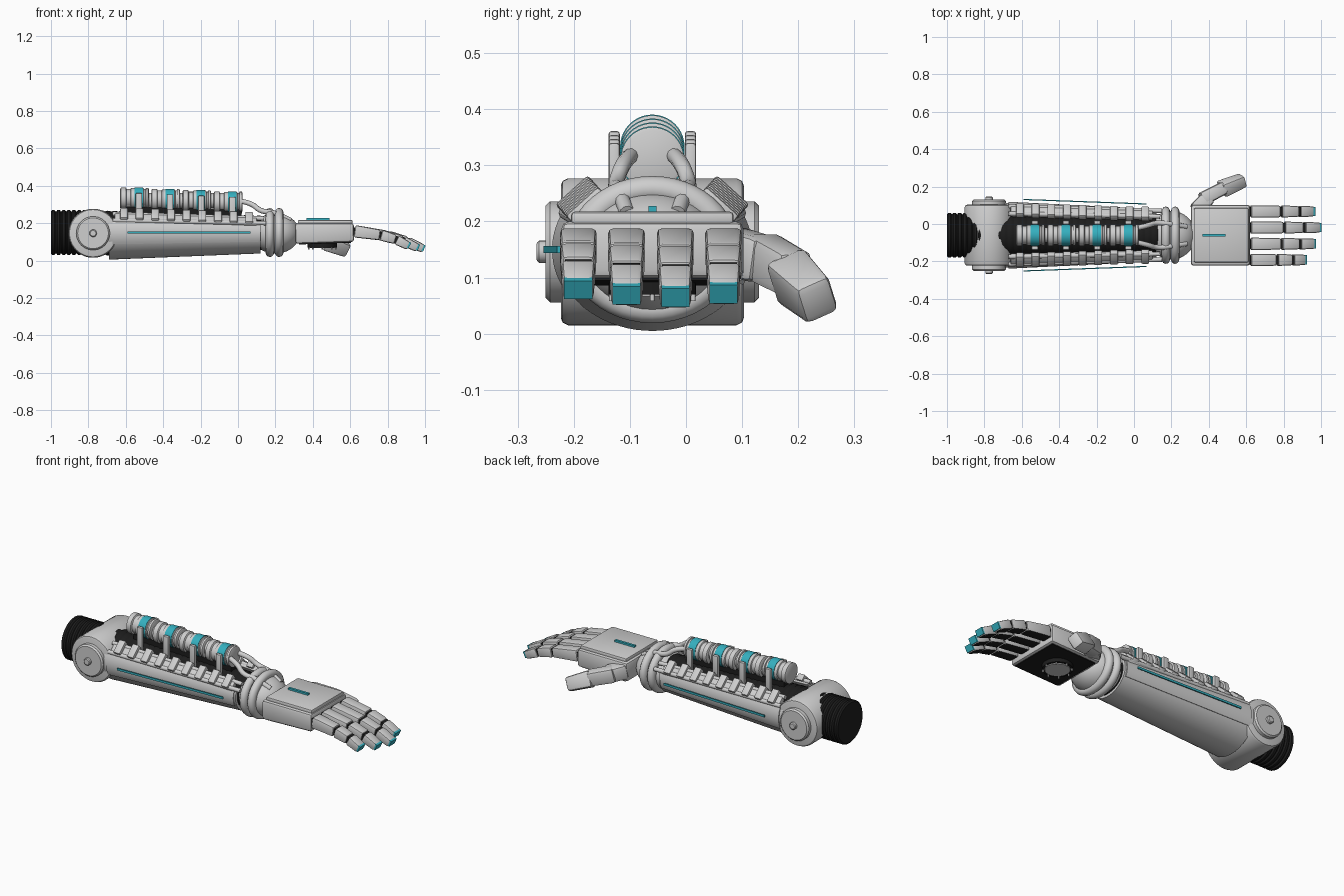
import bpy, bmesh, math
from mathutils import Vector, Matrix

if "Cube" in bpy.data.objects:
    bpy.data.objects.remove(bpy.data.objects["Cube"])

CY, CZ = -0.06, 0.15          # main arm axis


def material(name, rgb):
    m = bpy.data.materials.new(name)
    m.diffuse_color = (*rgb, 1)
    m.use_nodes = True
    m.node_tree.nodes["Principled BSDF"].inputs["Base Color"].default_value = m.diffuse_color
    return m


GREY = material("light grey", (0.62, 0.62, 0.62))
BLACK = material("black rubber", (0.012, 0.012, 0.012))
TEAL = material("teal", (0.035, 0.43, 0.52))


def finish(name, bm, mats, smooth=True):
    bmesh.ops.recalc_face_normals(bm, faces=bm.faces)
    me = bpy.data.meshes.new(name)
    bm.to_mesh(me)
    bm.free()
    for m in mats:
        me.materials.append(m)
    if smooth:
        me.polygons.foreach_set("use_smooth", [True] * len(me.polygons))
        me.set_sharp_from_angle(angle=math.radians(35))
    ob = bpy.data.objects.new(name, me)
    bpy.context.collection.objects.link(ob)
    return ob


def frame(axis, roll=0):
    f = Vector(axis).normalized()
    up = Vector((0, 0, 1)) if abs(f.z) < 0.9 else Vector((1, 0, 0))
    up = (up - f * up.dot(f)).normalized()
    up = Matrix.Rotation(roll, 3, f) @ up
    return f, up.cross(f), up


def block(name, p0, p1, s0, s1=None, mat=GREY, bevel=0.008, roll=0, under=False):
    """Tapered bevelled block from p0 to p1; s0, s1 = (width, height) at each end."""
    p0, p1 = Vector(p0), Vector(p1)
    f, side, up = frame(p1 - p0, roll)
    bm = bmesh.new()
    rings = []
    for p, (w, h) in ((p0, s0), (p1, s1 or s0)):
        rings.append([bm.verts.new(p + side * w / 2 * a + up * h / 2 * b)
                      for a, b in ((-1, -1), (1, -1), (1, 1), (-1, 1))])
    for i in range(4):
        j = (i + 1) % 4
        bm.faces.new((rings[0][i], rings[0][j], rings[1][j], rings[1][i]))
    for r in rings:
        bm.faces.new(r)
    if bevel:
        bmesh.ops.bevel(bm, geom=bm.edges[:], offset=bevel, segments=2, profile=0.5, affect='EDGES')
    bmesh.ops.recalc_face_normals(bm, faces=bm.faces)
    if under:                       # dark pad on the lower face
        for fc in bm.faces:
            fc.material_index = int(fc.normal.dot(up) < -0.9)
    return finish(name, bm, [mat, BLACK])


def lathe(name, prof, origin, axis=(1, 0, 0), mat=GREY, wide=1.0, arc=None, closed=False, n=40):
    """Spin (distance, radius) points round an axis; arc = (start, end) degrees."""
    o = Vector(origin)
    f, side, up = frame(axis)
    bm = bmesh.new()
    a0, a1 = arc or (0, 360)
    cols = []
    for i in range(n + 1 if arc else n):
        a = math.radians(a0 + (a1 - a0) * i / n)
        d = side * math.cos(a) * wide + up * math.sin(a)
        cols.append([bm.verts.new(o + f * t + d * r) for t, r in prof])
    m = len(prof)
    for i in range(n):
        c, e = cols[i], cols[(i + 1) % len(cols)]
        for k in range(m if closed else m - 1):
            q = (k + 1) % m
            bm.faces.new((c[k], c[q], e[q], e[k]))
    if arc:
        bm.faces.new(cols[0])
        bm.faces.new(cols[-1])
    elif not closed:
        bm.faces.new([c[0] for c in cols])
        bm.faces.new([c[-1] for c in cols])
    return finish(name, bm, [mat])


def tube(name, pts, r, mat=GREY):
    cu = bpy.data.curves.new(name, 'CURVE')
    cu.dimensions = '3D'
    cu.bevel_depth, cu.bevel_resolution, cu.use_fill_caps = r, 3, True
    sp = cu.splines.new('NURBS')
    sp.points.add(len(pts) - 1)
    for p, c in zip(sp.points, pts):
        p.co = (*c, 1)
    sp.use_endpoint_u, sp.order_u = True, 3
    cu.materials.append(mat)
    ob = bpy.data.objects.new(name, cu)
    bpy.context.collection.objects.link(ob)


def ribbed(x0, x1, r0, r1, count, depth):
    prof = []
    for i in range(count):
        for k, dr in ((0.0, -depth), (0.25, 0), (0.7, 0), (0.95, -depth)):
            u = (i + k) / count
            prof.append((x0 + (x1 - x0) * u, r0 + (r1 - r0) * u + dr))
    return prof + [(x1, r1 - depth)]


# Ribbed upper arm stub and inner forearm core
lathe("upper_arm_stub", ribbed(-1.0, -0.78, 0.12, 0.12, 8, 0.008), (0, CY, CZ), mat=BLACK)
lathe("forearm_core", ribbed(-0.78, 0.2, 0.122, 0.09, 28, 0.004), (0, CY, CZ - 0.003), mat=BLACK)

# Elbow drum with side discs and hubs
EX, EZ = -0.775, 0.146
lathe("elbow_drum", [(-0.163, 0.118), (-0.16, 0.126), (-0.15, 0.131), (0.15, 0.131), (0.16, 0.126),
                     (0.163, 0.118)], (EX, CY, EZ), (0, 1, 0), n=56)
for s, side in ((-1, "front"), (1, "back")):
    lathe(f"elbow_disc_{side}", [(0.15, 0.09), (0.182, 0.09), (0.19, 0.082)], (EX, CY, EZ), (0, s, 0))
    lathe(f"elbow_hub_{side}", [(0.18, 0.02), (0.202, 0.02), (0.206, 0.015)], (EX, CY, EZ), (0, s, 0), n=20)

# Open-topped tapering forearm shell and its raised side panels
lathe("forearm_shell", [(-0.69, 0.145), (0.12, 0.112), (0.12, 0.098), (-0.69, 0.13)], (0, CY, CZ),
      wide=1.2, arc=(-207, 27), closed=True, n=48)
for s, side in ((-1, "front"), (1, "back")):
    # frame side axis is +y, so angle 0 is the back
    arc = (-25, 24) if s > 0 else (156, 205)
    lathe(f"side_panel_{side}", [(-0.67, 0.149), (0.11, 0.117), (0.11, 0.108), (-0.67, 0.138)],
          (0, CY, CZ), wide=1.2, arc=arc, closed=True, n=12)
    block(f"side_light_{side}", (-0.59, CY + s * 0.191, 0.15), (0.066, CY + s * 0.167, 0.15),
          (0.006, 0.012), mat=TEAL, bevel=0)

    # Tilted rail with clamps along each shoulder of the forearm
    y0, y1 = CY + s * 0.130, CY + s * 0.112
    roll = -s * math.radians(42)
    block(f"rail_{side}", (-0.66, y0, 0.228), (0.1, y1, 0.208), (0.062, 0.03), bevel=0.005, roll=roll)
    tube(f"rail_rod_upper_{side}", [(-0.67, CY + s * 0.115, 0.25), (0.14, CY + s * 0.1, 0.225)], 0.012)
    tube(f"rail_rod_lower_{side}", [(-0.67, CY + s * 0.155, 0.215), (0.15, CY + s * 0.13, 0.2)], 0.012)
    for i in range(9):
        u = i / 8
        x = -0.61 + 0.67 * u
        y, z = y0 + (y1 - y0) * u + s * 0.002, 0.243 - 0.02 * u
        block(f"rail_clamp_{side}_{i}", (x - 0.021, y, z), (x + 0.021, y, z), (0.078, 0.036),
              bevel=0.006, roll=roll)

# Row of canisters with teal bands and side posts
for i in range(4):
    x, z = -0.63 + 0.1667 * i, 0.333 - 0.007 * i
    lathe(f"canister_{i}", [(0, 0.05), (0.004, 0.057), (0.03, 0.057), (0.034, 0.049), (0.055, 0.049),
                            (0.058, 0.055), (0.125, 0.055), (0.128, 0.049), (0.136, 0.049), (0.138, 0.056),
                            (0.15, 0.056), (0.153, 0.05)], (x, CY, z))
    lathe(f"canister_band_{i}", [(0.075, 0.05), (0.076, 0.0575), (0.121, 0.0575), (0.122, 0.05)],
          (x, CY, z), mat=TEAL)
    for s, side in ((-1, "front"), (1, "back")):
        block(f"canister_post_{side}_{i}", (x + 0.1, CY + s * 0.068, 0.2),
              (x + 0.1, CY + s * 0.068, z + 0.028), (0.02, 0.034), bevel=0.005)
lathe("canister_link", [(-0.6, 0.04), (0.0, 0.04)], (0, CY, 0.32), mat=GREY)
block("canister_bed", (-0.6, CY, 0.262), (0.02, CY, 0.25), (0.06, 0.05), mat=BLACK, bevel=0)

# Wrist: bulb, two rings and cables
lathe("wrist_bulb", [(0.13 * math.sin(a), 0.108 * math.cos(a)) for a in
                     [math.radians(d) for d in range(-40, 86, 10)]], (0.2, CY, CZ - 0.005), wide=1.2)
for k, x in enumerate((0.17, 0.22)):
    lathe(f"wrist_ring_{k}", [(x + 0.023 * math.cos(t * math.pi / 6), 0.108 + 0.023 * math.sin(t * math.pi / 6))
                              for t in range(12)], (0, CY, CZ), wide=1.17, closed=True, n=48)
for s, side in ((-1, "front"), (1, "back")):
    tube(f"wrist_cable_{side}", [(0.0, CY + s * 0.035, 0.32), (0.07, CY + s * 0.05, 0.31),
                                 (0.12, CY + s * 0.068, 0.262), (0.2, CY + s * 0.06, 0.258),
                                 (0.28, CY + s * 0.045, 0.215)], 0.014)

# Hand: palm, back plate, light, dark underside and palm emitter
block("palm", (0.305, CY, 0.145), (0.62, CY, 0.15), (0.325, 0.11), (0.325, 0.1), bevel=0.014)
block("hand_back_plate", (0.32, CY, 0.205), (0.612, CY, 0.205), (0.29, 0.025), bevel=0.007)
block("hand_light", (0.365, CY, 0.222), (0.49, CY, 0.222), (0.014, 0.012), mat=TEAL, bevel=0)
block("palm_pad", (0.325, CY, 0.09), (0.605, CY, 0.099), (0.29, 0.008), mat=BLACK, bevel=0)
lathe("palm_emitter", [(0.07, 0.078), (0.092, 0.078)], (0.45, CY, 0), (0, 0, 1), BLACK)
lathe("palm_emitter_face", [(0.066, 0.064), (0.08, 0.068)], (0.45, CY, 0), (0, 0, 1), GREY)
for i in range(8):
    a = i * math.pi / 4
    p = Vector((0.45 + 0.073 * math.cos(a), CY + 0.073 * math.sin(a), 0.058))
    tube(f"emitter_pin_{i}", [p, p + Vector((0, 0, 0.03))], 0.004)

# Fingers: y, length factor, tip lift
PATH = [(0.0, 0.157), (0.18, 0.132), (0.285, 0.103), (0.374, 0.062)]
SIZES = [(0.066, 0.066), (0.064, 0.058), (0.06, 0.053), (0.056, 0.046)]
for n, (y, k, lift) in enumerate(((-0.192, 0.79, 0.014), (-0.106, 0.92, 0.004),
                                  (-0.019, 1.0, 0.0), (0.067, 0.91, 0.006))):
    pts = [Vector((0.62 + x * k, y, z + lift * i / 3)) for i, (x, z) in enumerate(PATH)]
    for i in range(3):
        a, b = pts[i], pts[i + 1]
        d = (b - a).normalized()
        block(f"finger_{n}_segment_{i}", a + d * 0.004, b - d * 0.004, SIZES[i],
              (SIZES[i + 1][0] - 0.002, SIZES[i + 1][1] - 0.002), bevel=0.009, under=True)
        lathe(f"finger_{n}_joint_{i}", [(-0.024, 0.02), (0.024, 0.02)], a, (0, 1, 0), BLACK, n=16)
    up = Vector((-d.z, 0, d.x))
    c = b + up * 0.003
    block(f"fingertip_light_{n}", c - d * 0.012, c + d * 0.001, (0.05, 0.036), mat=TEAL, bevel=0)

# Thumb
block("thumb_base", (0.33, 0.07, 0.15), (0.40, 0.145, 0.13), (0.085, 0.085), (0.08, 0.08), bevel=0.015)
block("thumb_middle", (0.36, 0.13, 0.14), (0.485, 0.195, 0.105), (0.075, 0.085), (0.07, 0.08), bevel=0.016)
block("thumb_tip", (0.465, 0.185, 0.105), (0.585, 0.236, 0.058), (0.08, 0.09), (0.066, 0.075), bevel=0.014,
      roll=math.radians(25))
